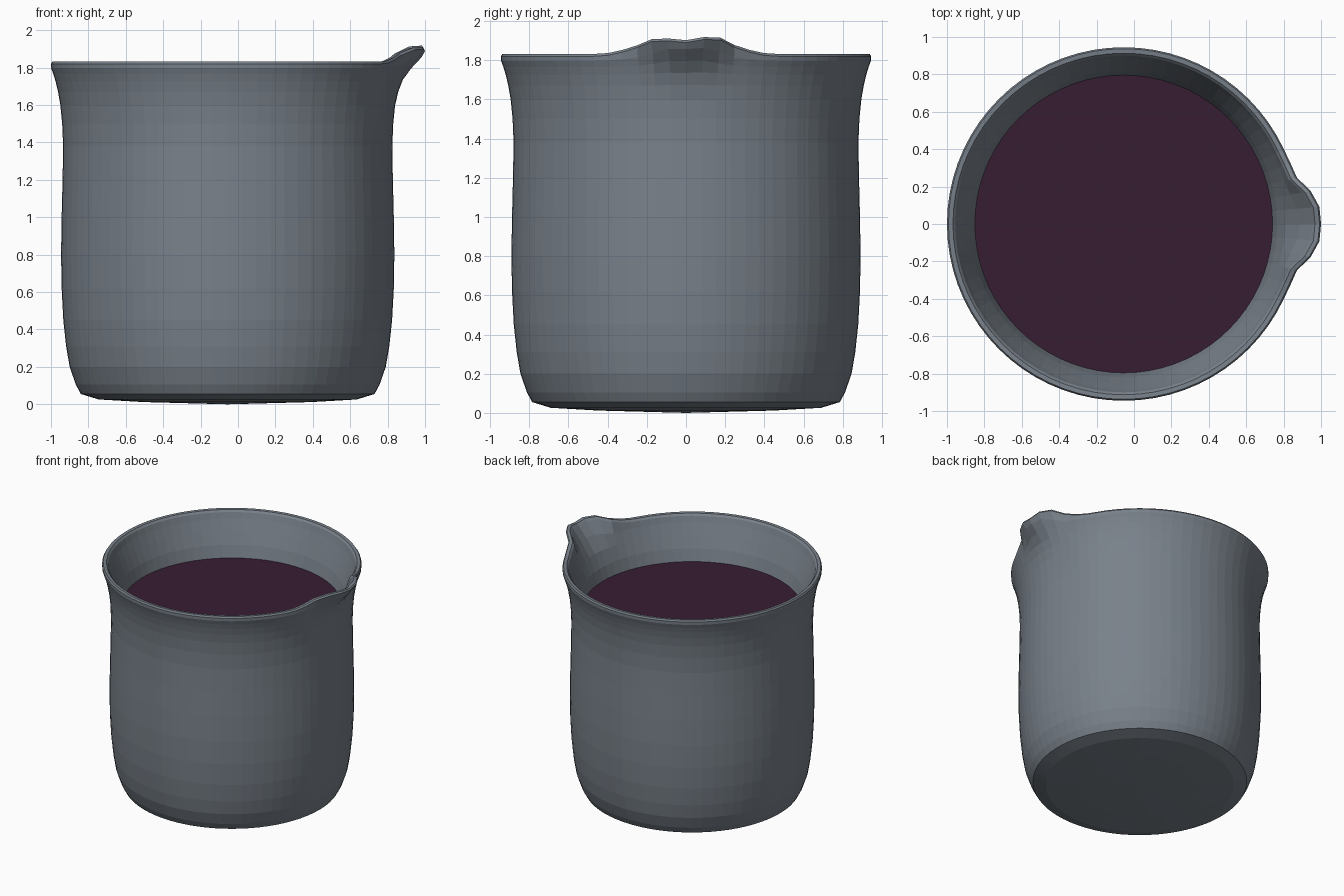
import bpy, bmesh, math

if "Cube" in bpy.data.objects:
    bpy.data.objects.remove(bpy.data.objects["Cube"])

CX = -0.055          # axis of the round body (the spout offsets the model)
SEGS = 72

# wall profile (radius, z): underside, outer wall, rolled rim, inner wall, floor
PROFILE = [
    (0.45, 0.012), (0.69, 0.026), (0.785, 0.055), (0.812, 0.105),
    (0.845, 0.2), (0.864, 0.31), (0.879, 0.45), (0.888, 0.62), (0.891, 0.8),
    (0.888, 1.0), (0.883, 1.2), (0.88, 1.38), (0.885, 1.5), (0.895, 1.6),
    (0.907, 1.67), (0.92, 1.725), (0.932, 1.765), (0.944, 1.797),
    (0.945, 1.82), (0.937, 1.832), (0.913, 1.83), (0.9, 1.815),
    (0.886, 1.77), (0.856, 1.69), (0.82, 1.59), (0.796, 1.495),
    (0.795, 1.2), (0.795, 0.6), (0.765, 0.25), (0.70, 0.11),
]


def lerp_table(table, x):
    """Piecewise linear lookup."""
    if x <= table[0][0]:
        return table[0][1]
    for (x0, y0), (x1, y1) in zip(table, table[1:]):
        if x <= x1:
            return y0 + (y1 - y0) * (x - x0) / (x1 - x0)
    return table[-1][1]


# spout: outward push and lift by sideways distance, faded in by height
PUSH = [(0, 0.11), (0.09, 0.105), (0.165, 0.07), (0.235, 0.015), (0.36, 0)]
LIFT = [(-0.42, 0), (-0.3, 0.026), (-0.2, 0.06), (-0.14, 0.085), (0, 0.07),
        (0.14, 0.097), (0.2, 0.062), (0.3, 0.026), (0.42, 0)]
FADE = [(1.64, 0), (1.73, 0.16), (1.765, 0.45), (1.797, 0.85), (1.82, 1)]


def wall_point(r, z, a):
    if math.cos(a) > 0:
        y = 0.945 * math.sin(a)
        # the bowl of the spout gets shallower towards its sides
        shallow = 0.04 * min(abs(y) / 0.2, 1) ** 2
        w = lerp_table(FADE, z if z > 1.81 else z - shallow)
        r += w * lerp_table(PUSH, abs(y))
        z += w * lerp_table(LIFT, y)
    return (CX + r * math.cos(a), r * math.sin(a), z)


def make_object(name, bm, color):
    bmesh.ops.recalc_face_normals(bm, faces=bm.faces)
    mesh = bpy.data.meshes.new(name)
    bm.to_mesh(mesh)
    bm.free()
    obj = bpy.data.objects.new(name, mesh)
    bpy.context.collection.objects.link(obj)
    mat = bpy.data.materials.new(name + "_color")
    mat.diffuse_color = color
    mat.use_nodes = True
    mat.node_tree.nodes["Principled BSDF"].inputs["Base Color"].default_value = mat.diffuse_color
    mesh.materials.append(mat)
    return obj


# beaker body
bm = bmesh.new()
rings = [[bm.verts.new(wall_point(r, z, math.tau * i / SEGS)) for i in range(SEGS)]
         for r, z in PROFILE]
for lo, hi in zip(rings, rings[1:]):
    for i in range(SEGS):
        j = (i + 1) % SEGS
        bm.faces.new((lo[i], lo[j], hi[j], hi[i]))
for ring, z in ((rings[0], 0.0), (rings[-1], 0.1)):
    c = bm.verts.new((CX, 0, z))
    for i in range(SEGS):
        bm.faces.new((c, ring[(i + 1) % SEGS], ring[i]))
make_object("pouring_cup", bm, (0.19, 0.22, 0.255, 1))

# liquid surface
bm = bmesh.new()
bmesh.ops.create_circle(bm, cap_ends=True, segments=SEGS, radius=0.797)
bmesh.ops.translate(bm, verts=bm.verts, vec=(CX, 0, 1.495))
make_object("liquid", bm, (0.039, 0.0125, 0.034, 1))
